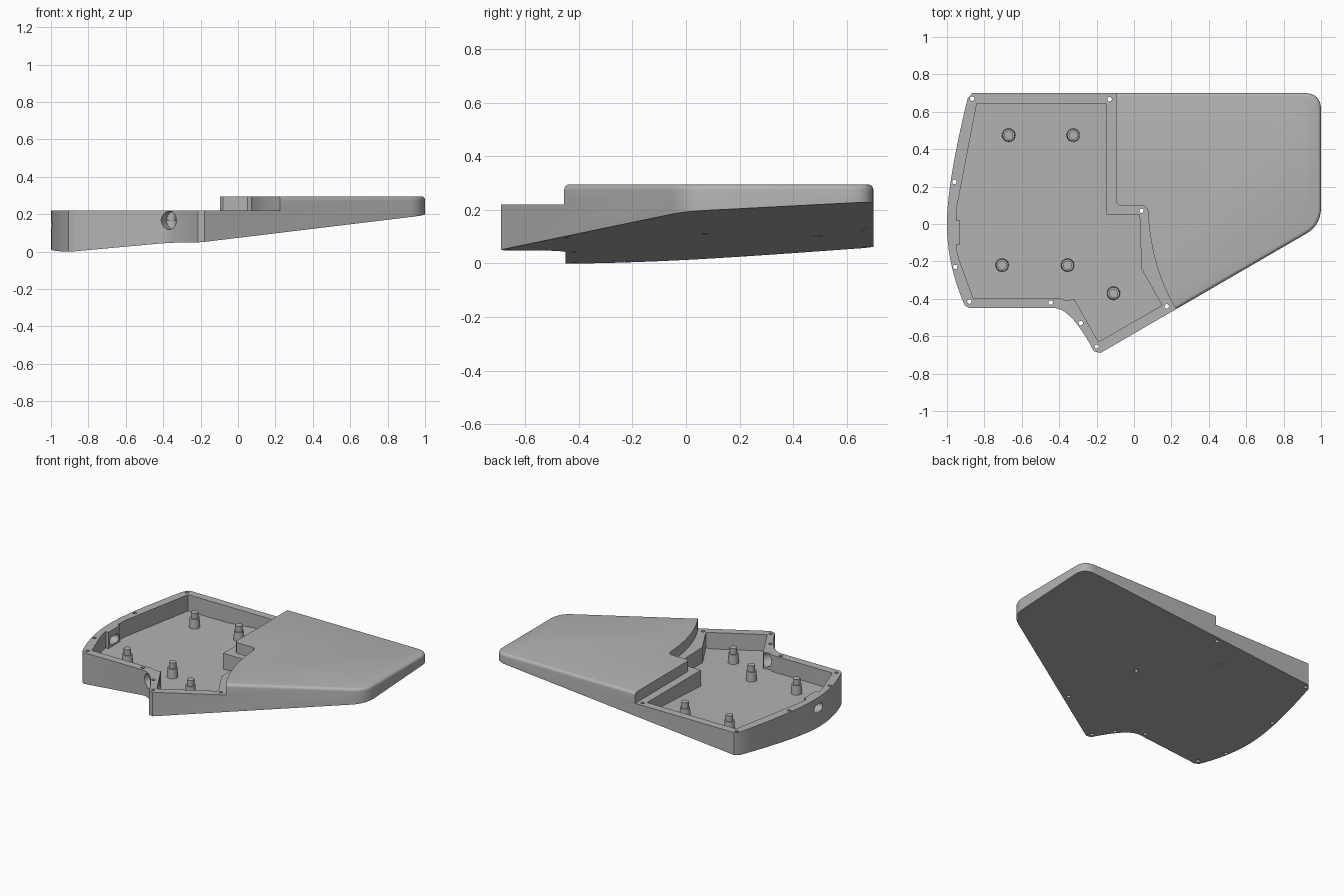
import bpy, bmesh, math
from mathutils import Vector, Matrix

cube = bpy.data.objects.get("Cube")
if cube:
    bpy.data.objects.remove(cube, do_unlink=True)

RIM, TOP, FLOOR, SKIN = 0.22, 0.295, 0.105, 0.015

grey = bpy.data.materials.new("plastic grey")
grey.use_nodes = True
grey.diffuse_color = (0.45, 0.45, 0.45, 1)
grey.node_tree.nodes["Principled BSDF"].inputs["Base Color"].default_value = (0.45, 0.45, 0.45, 1)


def underside(x, y):
    """Height of the sloping base plane."""
    return 0.1039 + 0.0905 * x + 0.052 * y


def bez(a, c, b, n=10):
    a, c, b = Vector(a), Vector(c), Vector(b)
    return [tuple(a * (1 - t) ** 2 + c * 2 * t * (1 - t) + b * t * t)
            for t in (i / n for i in range(n + 1))]


def make(name, bm):
    bmesh.ops.recalc_face_normals(bm, faces=bm.faces)
    me = bpy.data.meshes.new(name)
    bm.to_mesh(me)
    bm.free()
    me.materials.append(grey)
    ob = bpy.data.objects.new(name, me)
    bpy.context.collection.objects.link(ob)
    return ob


def prism(points, low, high):
    """Vertical prism; low is a function of x and y."""
    bm = bmesh.new()
    bottom = [bm.verts.new((x, y, low(x, y))) for x, y in points]
    top = [bm.verts.new((x, y, high)) for x, y in points]
    bm.faces.new(bottom)
    bm.faces.new(top)
    n = len(points)
    for i in range(n):
        j = (i + 1) % n
        bm.faces.new((bottom[i], bottom[j], top[j], top[i]))
    bmesh.ops.recalc_face_normals(bm, faces=bm.faces)
    return bm


def rod(bm, centre, axis, r1, r2, length, sides=24):
    rot = Vector(axis).to_track_quat("Z", "Y").to_matrix().to_4x4()
    bmesh.ops.create_cone(bm, cap_ends=True, segments=sides, radius1=r1, radius2=r2,
                          depth=length, matrix=Matrix.Translation(centre) @ rot)


def activate(ob):
    bpy.ops.object.select_all(action="DESELECT")
    ob.select_set(True)
    bpy.context.view_layer.objects.active = ob


def cut(ob, bm):
    tool = make("cutter", bm)
    tool.hide_render = True
    mod = ob.modifiers.new("cut", "BOOLEAN")
    mod.operation, mod.solver, mod.object = "DIFFERENCE", "EXACT", tool
    activate(ob)
    bpy.ops.object.modifier_apply(modifier=mod.name)
    bpy.data.objects.remove(tool, do_unlink=True)


# Case: full outline with a rounded top edge around the palm rest
outline = bez((-0.89, 0.67), (-1, 0.22), (-1, 0))
outline += bez((-1, 0), (-1, -0.22), (-0.905, -0.435))[1:]
outline += [(-0.88, -0.45)]
outline += bez((-0.42, -0.45), (-0.33, -0.46), (-0.215, -0.68))
outline += [(-0.18, -0.69)]
outline += bez((0.92, -0.052), (0.995, -0.01), (1, 0.08), 8)
outline += bez((1, 0.61), (1, 0.7), (0.91, 0.7), 8)
outline += [(-0.865, 0.7)]
bm = prism(outline, underside, TOP)
edges = [e for e in bm.edges
         if all(abs(v.co.z - TOP) < 1e-4 for v in e.verts)
         and max(v.co.x for v in e.verts) > 0.3]
bmesh.ops.bevel(bm, geom=edges, offset=0.02, segments=4, profile=0.5,
                affect="EDGES", clamp_overlap=False)
case = make("case", bm)

# Lower the tray side to the rim height
step = [(-0.095, 1), (-0.095, 0.115), (-0.08, 0.1), (0.05, 0.1)]
step += bez((0.073, 0.08), (0.09, -0.24), (0.225, -0.455))
step += [(0.3, -0.6), (0, -1), (-1.2, -1), (-1.2, 1)]
cut(case, prism(step, lambda x, y: RIM, 0.5))

# Tray cavity: level floor that tilts up with the underside
inner = [(-0.84, 0.645), (-0.15, 0.645), (-0.15, 0.05), (0.03, 0.05), (0.04, -0.24),
         (0.15, -0.435), (-0.19, -0.63), (-0.32, -0.4), (-0.36, -0.41), (-0.4, -0.395),
         (-0.86, -0.395), (-0.935, -0.19), (-0.95, -0.13), (-0.95, -0.11), (-0.93, -0.11),
         (-0.93, 0.02), (-0.95, 0.02), (-0.945, 0.1)]
bm = prism(inner, lambda x, y: FLOOR, 0.26)
res = bmesh.ops.bisect_plane(bm, geom=bm.verts[:] + bm.edges[:] + bm.faces[:],
                             plane_co=(0, 0, underside(0, 0) + SKIN),
                             plane_no=(-0.0905, -0.052, 1), clear_inner=True)
bmesh.ops.holes_fill(bm, edges=[e for e in bm.edges if e.is_boundary], sides=0)
cut(case, bm)

# Screw holes through the rim
bm = bmesh.new()
for x, y in [(-0.865, 0.67), (-0.13, 0.667), (0.04, 0.07), (0.175, -0.44), (-0.2, -0.655),
             (-0.285, -0.53), (-0.445, -0.42), (-0.88, -0.415), (-0.955, -0.23), (-0.96, 0.225)]:
    rod(bm, (x, y, 0.15), (0, 0, 1), 0.012, 0.012, 0.6, 16)
cut(case, bm)

# Round socket in the concave front wall
bm = bmesh.new()
rod(bm, (-0.365, -0.47, 0.167), (0.5, 0.86, 0), 0.049, 0.049, 0.16)
cut(case, bm)

# Rounded port slot in the curved side wall
slot = []
for side in (1, -1):
    for i in range(9):
        a = math.pi * (i / 8 - 0.5)
        slot.append((side * (0.022 + 0.028 * math.cos(a)), side * 0.028 * math.sin(a)))
bm = prism(slot, lambda x, y: -0.06, 0.06)
bmesh.ops.transform(bm, verts=bm.verts, matrix=Matrix.Translation((-0.965, -0.045, 0.145))
                    @ Matrix(((0, 0, 1, 0), (1, 0, 0, 0), (0, 1, 0, 0), (0, 0, 0, 1))))
cut(case, bm)

# Stepped board posts standing on the tray floor
parts = [case]
for i, (x, y) in enumerate([(-0.67, 0.475), (-0.325, 0.475), (-0.705, -0.22),
                            (-0.355, -0.22), (-0.11, -0.37)]):
    bm = bmesh.new()
    rod(bm, (x, y, 0.135), (0, 0, 1), 0.036, 0.032, 0.07)
    rod(bm, (x, y, 0.185), (0, 0, 1), 0.024, 0.024, 0.05)
    parts.append(make(f"board_post_{i + 1}", bm))

for ob in parts:
    activate(ob)
    bpy.ops.object.shade_smooth_by_angle(angle=math.radians(30))
